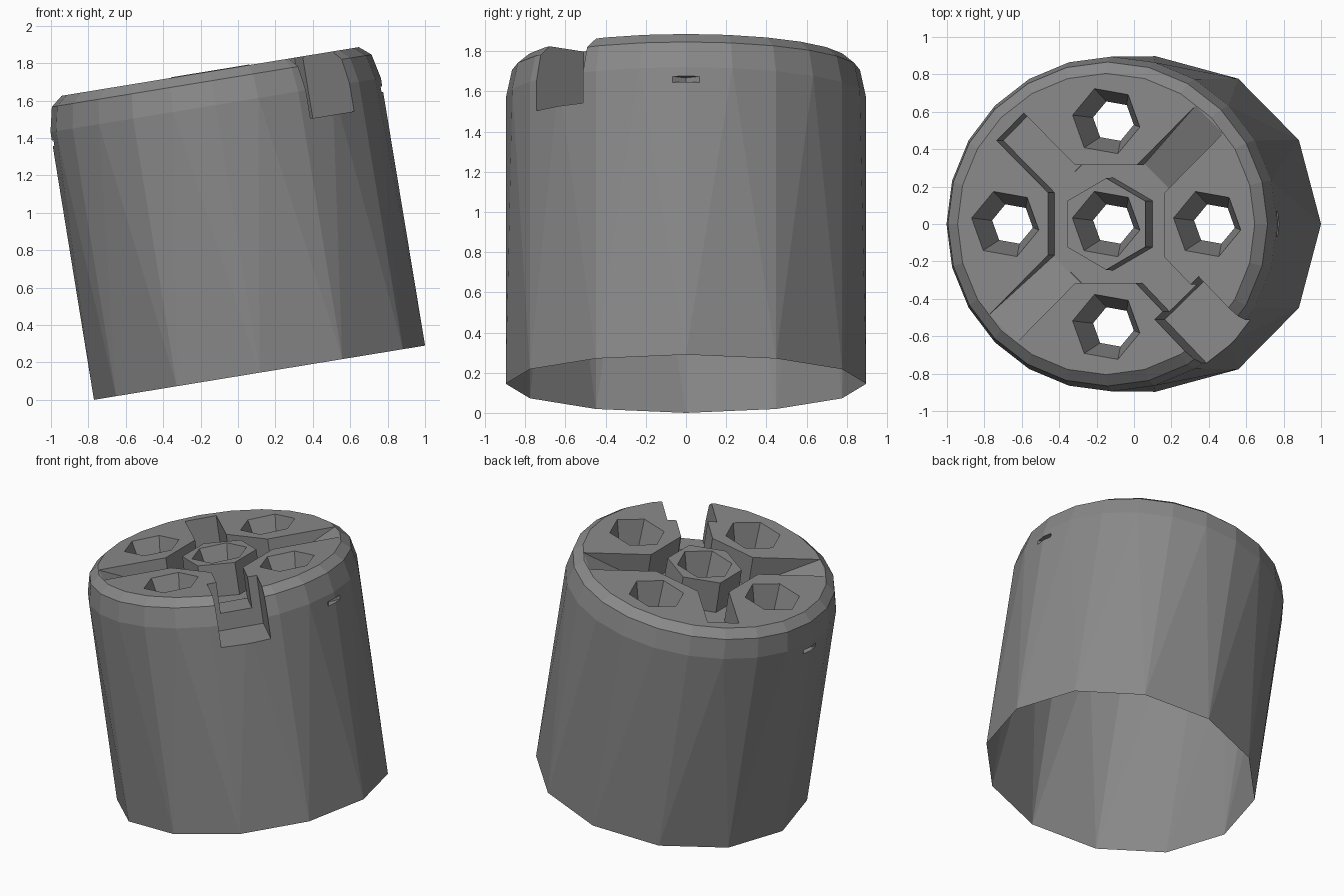
import bpy, bmesh
from math import sin, cos, pi, radians
from mathutils import Matrix, Vector

if "Cube" in bpy.data.objects:
    bpy.data.objects.remove(bpy.data.objects["Cube"])

H = 1.632            # length along the axis
POCKET = 0.22        # depth of the channels
HOLE = 0.24          # depth of the sockets


def make(name, bm, mat=None):
    if mat:
        bmesh.ops.transform(bm, matrix=mat, verts=bm.verts)
    bmesh.ops.recalc_face_normals(bm, faces=bm.faces)
    me = bpy.data.meshes.new(name)
    bm.to_mesh(me)
    bm.free()
    ob = bpy.data.objects.new(name, me)
    bpy.context.collection.objects.link(ob)
    return ob


def prism(name, pts, vec, mat=None):
    bm = bmesh.new()
    f = bm.faces.new([bm.verts.new(p) for p in pts])
    ext = bmesh.ops.extrude_face_region(bm, geom=[f], use_keep_orig=True)
    bmesh.ops.translate(bm, vec=vec, verts=[g for g in ext["geom"] if isinstance(g, bmesh.types.BMVert)])
    return make(name, bm, mat)


def frustum(name, sides, r_low, r_top, z0, z1, x=0, y=0, turn=0):
    bm = bmesh.new()
    bmesh.ops.create_cone(bm, cap_ends=True, segments=sides, radius1=r_low, radius2=r_top, depth=z1 - z0)
    return make(name, bm, Matrix.Translation((x, y, (z0 + z1) / 2)) @ Matrix.Rotation(turn, 4, 'Z'))


def combine(body, tool, op='DIFFERENCE'):
    mod = body.modifiers.new("cut", 'BOOLEAN')
    mod.operation, mod.object, mod.solver = op, tool, 'EXACT'
    bpy.context.view_layer.objects.active = body
    bpy.ops.object.modifier_apply(modifier=mod.name)
    bpy.data.objects.remove(tool)


def radial_cut(body, profile, half, angle):
    # profile of (radius, height), cut across a width, pointing along an angle
    pts = [(r, -half, z) for r, z in profile]
    combine(body, prism("cutter", pts, (0, 2 * half, 0), Matrix.Rotation(radians(angle), 4, 'Z')))


# faceted barrel: 12 sides at the base, 24 at the rounded top rim
bm = bmesh.new()
def ring(n, r, z):
    return [bm.verts.new((r * cos(2 * pi * i / n), r * sin(2 * pi * i / n), z)) for i in range(n)]
base = ring(12, 0.897, 0)
rings = [ring(24, r, z) for r, z in ((0.895, 1.45), (0.866, 1.582), (0.805, H))]
t = rings[0]
for i in range(12):
    b0, b1 = base[i], base[(i + 1) % 12]
    t0, t1, t2 = t[2 * i], t[2 * i + 1], t[(2 * i + 2) % 24]
    for f in ((b0, b1, t1), (b0, t1, t0), (b1, t2, t1)):
        bm.faces.new(f)
for lo, hi in zip(rings, rings[1:]):
    for i in range(24):
        j = (i + 1) % 24
        bm.faces.new((lo[i], lo[j], hi[j], hi[i]))
bm.faces.new(base[::-1])
bm.faces.new(rings[-1])
body = make("barrel_insert", bm)

# central pocket
a, b = 0.17, 0.315
octagon = [(b, -a), (b, a), (a, b), (-a, b), (-b, a), (-b, -a), (-a, -b), (a, -b)]
combine(body, prism("cutter", [(x, y, H - POCKET) for x, y in octagon], (0, 0, 0.4)))

# diagonal channels: two ramp up to the rim, one has an end wall, one meets the keyway
top = H + 0.15
ramp = [(0.3, H - POCKET + 0.005), (0.35, H - POCKET + 0.006), (0.79, H), (0.79, top), (0.3, top)]
for angle in (45, 225):
    radial_cut(body, ramp, 0.105, angle)
for angle, end in ((135, 0.735), (-46, 0.6)):
    floor = H - POCKET + 0.004
    radial_cut(body, [(0.3, floor), (end, floor), (end, top), (0.3, top)], 0.104, angle)

# keyway slot in the rim
radial_cut(body, [(0.55, H - 0.335), (1.1, H - 0.335), (1.1, top), (0.55, top)], 0.165, -46)

# small triangular nicks on both sides
for angle in (0, 180):
    nick = [(0.84, 0, 1.375), (0.95, -0.16, 1.375), (0.95, 0.16, 1.375)]
    combine(body, prism("cutter", nick, (0, 0, 0.03), Matrix.Rotation(radians(angle), 4, 'Z')))

# centre boss, then five tapered sockets
combine(body, frustum("boss", 6, 0.25, 0.245, H - 0.32, H + 0.003), 'UNION')
slope = (0.185 - 0.112) / HOLE
for x, y in ((0, 0), (0.547, 0), (-0.547, 0), (0, 0.55), (0, -0.55)):
    combine(body, frustum("cutter", 6, 0.112, 0.185 + 0.1 * slope, H - HOLE, H + 0.1, x, y, radians(20)))

# open the underside and the socket bottoms, then tilt into place
bm = bmesh.new()
bm.from_mesh(body.data)
gone = [f for f in bm.faces
        if abs(f.normal.z) > 0.99 and min(abs(f.calc_center_median().z - z) for z in (0, H - HOLE)) < 0.002]
bmesh.ops.delete(bm, geom=gone, context='FACES')
bmesh.ops.transform(bm, verts=bm.verts,
                    matrix=Matrix.Translation((0.115, 0, 0.145)) @ Matrix.Rotation(radians(-9.3), 4, 'Y'))
bm.to_mesh(body.data)
bm.free()

# dark grey plastic
grey = bpy.data.materials.new("dark_grey")
grey.diffuse_color = (0.25, 0.25, 0.25, 1)
grey.use_nodes = True
grey.node_tree.nodes["Principled BSDF"].inputs["Base Color"].default_value = grey.diffuse_color
body.data.materials.clear()
body.data.materials.append(grey)
for p in body.data.polygons:
    p.material_index = 0
